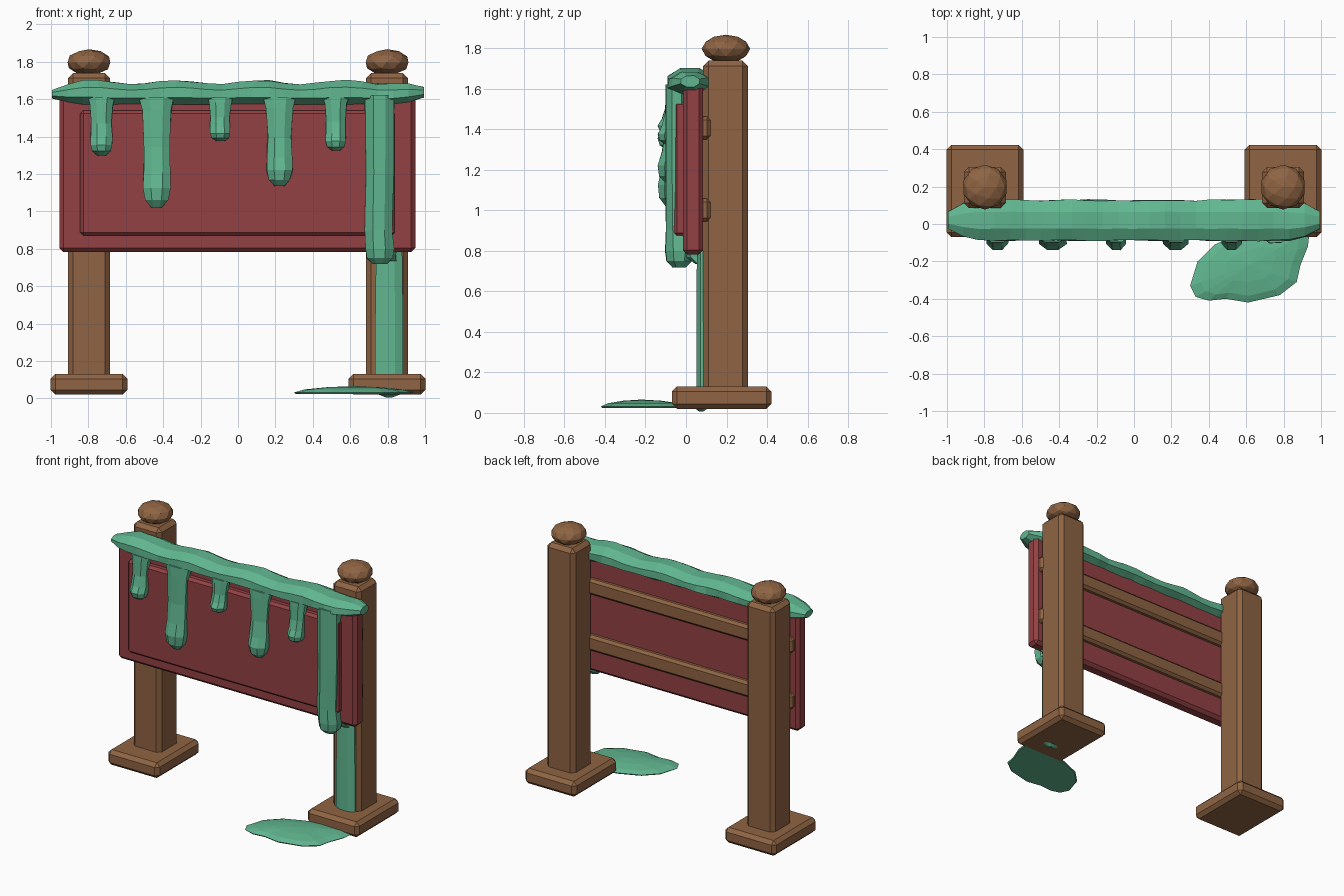
import bpy, bmesh, math, random
from mathutils import Vector

random.seed(4)
cube = bpy.data.objects.get("Cube")
if cube:
    bpy.data.objects.remove(cube, do_unlink=True)


def material(name, rgb):
    m = bpy.data.materials.new(name)
    m.use_nodes = True
    m.diffuse_color = (*rgb, 1)
    m.node_tree.nodes["Principled BSDF"].inputs["Base Color"].default_value = (*rgb, 1)
    return m


WOOD = material("brown wood", (0.275, 0.127, 0.056))
RED = material("red board", (0.29, 0.052, 0.056))
SLIME = material("green slime", (0.118, 0.47, 0.28))


def finish(name, bm, mat):
    bmesh.ops.recalc_face_normals(bm, faces=bm.faces)
    mesh = bpy.data.meshes.new(name)
    bm.to_mesh(mesh)
    bm.free()
    mesh.materials.append(mat)
    ob = bpy.data.objects.new(name, mesh)
    bpy.context.collection.objects.link(ob)
    return ob


def box(name, x, y, z, mat, bevel=0.022):
    """Chamfered box from (low, high) ranges."""
    bm = bmesh.new()
    bmesh.ops.create_cube(bm, size=1)
    for v in bm.verts:
        v.co = [(lo + hi) / 2 + c * (hi - lo) for c, (lo, hi) in zip(v.co, (x, y, z))]
    bmesh.ops.bevel(bm, geom=bm.edges[:], offset=bevel, segments=1, affect='EDGES')
    return finish(name, bm, mat)


def loft(name, rings, axis, mat=SLIME, sides=8, jitter=0.0):
    """Closed tube through rings of (centre, half width, half depth)."""
    u, w = (Vector((0, 1, 0)), Vector((0, 0, 1))) if axis == 'X' else (Vector((1, 0, 0)), Vector((0, 1, 0)))
    bm = bmesh.new()
    loops = []
    for centre, a, b in rings:
        loop = []
        for i in range(sides):
            t = 2 * math.pi * (i + 0.5) / sides
            k = 1 + random.uniform(-jitter, jitter)
            loop.append(bm.verts.new(Vector(centre) + u * a * k * math.cos(t) + w * b * k * math.sin(t)))
        loops.append(loop)
    for p, q in zip(loops, loops[1:]):
        for i in range(sides):
            j = (i + 1) % sides
            bm.faces.new((p[i], p[j], q[j], q[i]))
    bm.faces.new(loops[0])
    bm.faces.new(loops[-1])
    return finish(name, bm, mat)


# Posts with feet and faceted round caps
for side, s in (("left", 1), ("right", -1)):
    cx = 0.797 * s
    box(side + "_foot", (cx - 0.205, cx + 0.205), (-0.07, 0.422), (0.02, 0.13), WOOD, 0.025)
    box(side + "_post", (cx - 0.112, cx + 0.112), (0.085, 0.305), (0.06, 1.74), WOOD, 0.027)
    bm = bmesh.new()
    bmesh.ops.create_icosphere(bm, subdivisions=2, radius=1)
    for v in bm.verts:
        v.co = (cx + v.co.x * 0.12, 0.197 + v.co.y * 0.12, 1.797 + v.co.z * 0.07)
    finish(side + "_cap", bm, WOOD)

# Sign board, raised front panel and rear rails
box("board", (-0.955, 0.948), (-0.016, 0.085), (0.782, 1.63), RED)
box("front_panel", (-0.845, 0.838), (-0.063, 0.02), (0.87, 1.54), RED, 0.018)
for name, z in (("lower_rail", 0.945), ("upper_rail", 1.35)):
    box(name, (-0.925, 0.925), (0.06, 0.122), (z, z + 0.113), WOOD, 0.018)

# Lumpy slime along the top edge
rings = []
for i in range(25):
    x = -0.995 + 1.99 * i / 24
    end = min(1, 0.3 + 0.7 * math.sqrt(max(0, (1 - abs(x)) / 0.16)))
    wave = 0.009 * math.sin(x * 14)
    rings.append(((x, 0.02, 1.632 + wave * 0.6), 0.117 * end, (0.064 + wave * 0.7) * end))
loft("slime_ridge", rings, 'X', jitter=0.045)


# Short drips, flat above and swollen at the tip
def drip(name, x, w, low):
    top = 1.61
    h = top - low
    shape = [(0, 1.3, -0.05, 0.05), (0.12, 1.1, -0.06, 0.042), (0.45, 0.95, -0.065, 0.04),
             (0.68, 1.0, -0.073, 0.05), (0.82, 1.02, -0.083, 0.06), (0.93, 0.85, -0.085, 0.05),
             (1, 0.4, -0.08, 0.022)]
    loft(name, [((x, y, top - h * t), w * k / 2, d) for t, k, y, d in shape], 'Z', jitter=0.04)


for n, (x, w, low) in enumerate([(-0.73, 0.125, 1.30), (-0.435, 0.155, 1.02), (-0.095, 0.115, 1.375),
                                 (0.222, 0.145, 1.135), (0.523, 0.115, 1.325)], 1):
    drip(f"drip_{n}", x, w, low)

# Long drip over the board's edge, then down the left post
loft("long_drip", [((0.757, -0.045, 1.62), 0.085, 0.06), ((0.757, -0.045, 1.2), 0.08, 0.06),
                   ((0.752, -0.043, 0.9), 0.08, 0.06), ((0.757, -0.033, 0.8), 0.083, 0.075),
                   ((0.757, -0.033, 0.75), 0.075, 0.068), ((0.757, -0.035, 0.718), 0.042, 0.035)],
     'Z', jitter=0.03)
loft("slime_bridge", [((0.79, 0.03, 0.84), 0.07, 0.06), ((0.79, 0.04, 0.77), 0.06, 0.045),
                      ((0.8, 0.065, 0.735), 0.05, 0.02)], 'Z')
loft("post_drip", [((0.808, 0.085, 0.83), 0.075, 0.034), ((0.808, 0.085, 0.4), 0.081, 0.036),
                   ((0.808, 0.085, 0.1), 0.081, 0.036), ((0.808, 0.075, 0.02), 0.06, 0.03),
                   ((0.808, 0.075, 0.006), 0.02, 0.01)], 'Z')

# Domed puddle on the ground
outline = [(0.30, -0.33), (0.34, -0.20), (0.43, -0.11), (0.57, -0.05), (0.75, 0.0), (0.94, -0.03),
           (0.93, -0.12), (0.89, -0.22), (0.87, -0.31), (0.78, -0.38), (0.61, -0.42), (0.49, -0.40),
           (0.40, -0.41), (0.33, -0.39)]
bm = bmesh.new()
cx, cy = 0.62, -0.22
loops = [[bm.verts.new((cx + (x - cx) * k, cy + (y - cy) * k, z)) for x, y in outline]
         for k, z in ((0.97, 0.024), (1, 0.032), (0.82, 0.048), (0.45, 0.06))]
for p, q in zip(loops, loops[1:]):
    for i in range(len(p)):
        j = (i + 1) % len(p)
        bm.faces.new((p[i], p[j], q[j], q[i]))
bm.faces.new(loops[0])
peak = bm.verts.new((cx, cy, 0.066))
for i, v in enumerate(loops[-1]):
    bm.faces.new((v, loops[-1][(i + 1) % len(outline)], peak))
finish("puddle", bm, SLIME)
